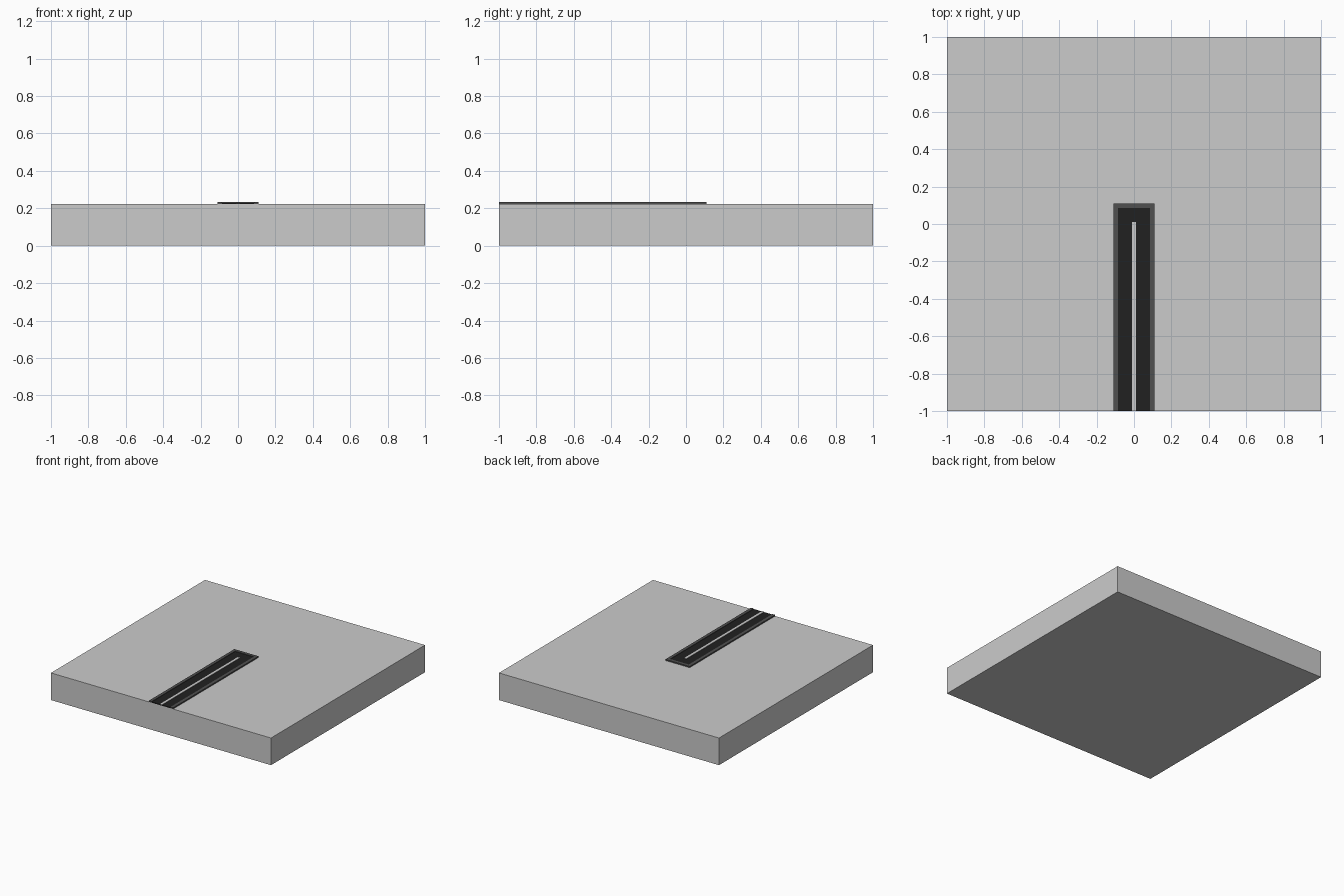
import bpy

if "Cube" in bpy.data.objects:
    bpy.data.objects.remove(bpy.data.objects["Cube"])

def material(name, v):
    m = bpy.data.materials.new(name)
    m.diffuse_color = (v, v, v, 1)
    m.use_nodes = True
    m.node_tree.nodes["Principled BSDF"].inputs["Base Color"].default_value = m.diffuse_color
    return m

def box(name, x0, x1, y0, y1, z0, z1, mat=None):
    bpy.ops.mesh.primitive_cube_add(size=1, location=((x0+x1)/2, (y0+y1)/2, (z0+z1)/2))
    ob = bpy.context.object
    ob.name = name
    ob.scale = (x1-x0, y1-y0, z1-z0)
    bpy.ops.object.transform_apply(location=False, rotation=False, scale=True)
    if mat:
        ob.data.materials.append(mat)
    return ob

kerb_mat = material("dark_grey", 0.08)
road_mat = material("asphalt", 0.015)
line_mat = material("light_grey", 0.6)

TOP = 0.223
# ground tile
box("base_slab", -1, 1, -1, 1, 0, TOP)
# raised border around three sides of the strip
for side, name in ((-1, "left_border"), (1, "right_border")):
    a, b = sorted((side*0.085, side*0.11))
    box(name, a, b, -1, 0.11, TOP, TOP+0.01, kerb_mat)
box("end_border", -0.085, 0.085, 0.085, 0.11, TOP, TOP+0.01, kerb_mat)
# dark strip and its centre line
box("dark_strip", -0.085, 0.085, -1, 0.085, TOP, TOP+0.006, road_mat)
box("centre_line", -0.01, 0.01, -1, 0.01, TOP+0.006, TOP+0.009, line_mat)
